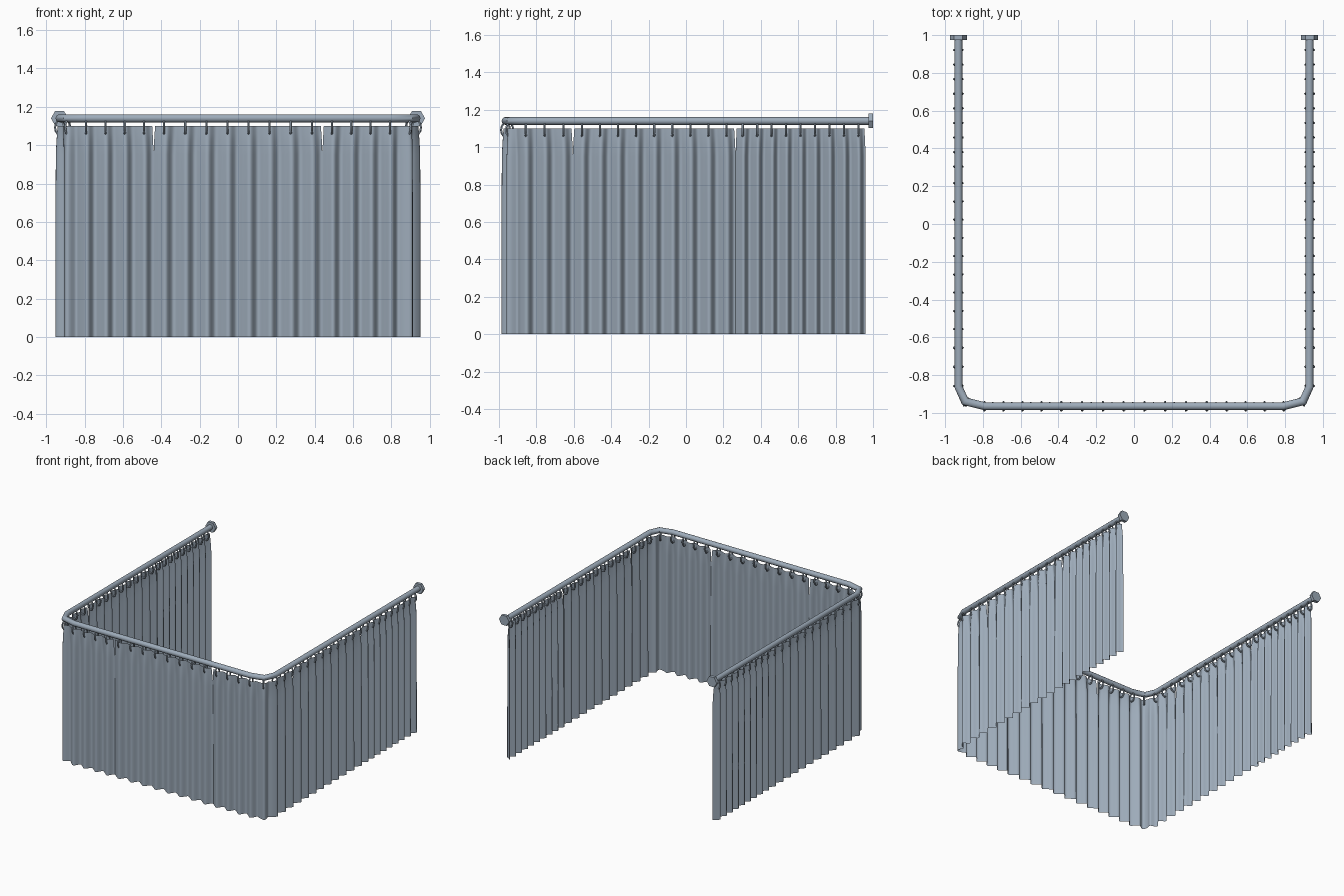
import bpy, math
from mathutils import Vector, Matrix

if "Cube" in bpy.data.objects:
    bpy.data.objects.remove(bpy.data.objects["Cube"])

mat = bpy.data.materials.new("blue grey")
mat.diffuse_color = (0.34, 0.41, 0.49, 1)
mat.use_nodes = True
mat.node_tree.nodes["Principled BSDF"].inputs["Base Color"].default_value = mat.diffuse_color

RX, RY, RZ = 0.93, -0.965, 1.14     # rail centre lines


def add(name, verts, faces, angle=40):
    me = bpy.data.meshes.new(name)
    me.from_pydata([tuple(v) for v in verts], [], faces)
    me.materials.append(mat)
    ob = bpy.data.objects.new(name, me)
    bpy.context.collection.objects.link(ob)
    bpy.ops.object.select_all(action='DESELECT')
    ob.select_set(True)
    bpy.context.view_layer.objects.active = ob
    bpy.ops.object.shade_smooth_by_angle(angle=math.radians(angle))
    return ob


def corner(n):
    # rounded corner from the front run to the side run
    a, b, c = Vector((0.79, RY)), Vector((RX, RY)), Vector((RX, -0.86))
    return [(1-t)**2*a + 2*t*(1-t)*b + t*t*c for t in [i/n for i in range(n+1)]]


half = [Vector((0, RY))] + corner(12) + [Vector((RX, 1))]
lens = [0]
for p, q in zip(half, half[1:]):
    lens.append(lens[-1] + (q-p).length)


def point(s):
    # position on the rail path at distance s from the front centre
    sg, s = (-1 if s < 0 else 1), abs(s)
    i = 0
    while i < len(half)-2 and s > lens[i+1]:
        i += 1
    p = half[i].lerp(half[i+1], (s-lens[i])/(lens[i+1]-lens[i]))
    return Vector((sg*p.x, p.y))


def frame(s):
    t = (point(s+0.015) - point(s-0.015)).normalized()
    return point(s), t, Vector((t.y, -t.x))     # last is the outward normal


# rail: tube along a U path
pts = corner(2) + [Vector((RX, 0.99))]
path = [Vector((-p.x, p.y)) for p in reversed(pts)] + pts
K, R = 12, 0.021
verts, faces = [], []
for i, p in enumerate(path):
    d1 = (path[i]-path[i-1]).normalized() if i else (path[1]-path[0]).normalized()
    d2 = (path[i+1]-p).normalized() if i < len(path)-1 else d1
    t = (d1+d2).normalized()
    n = Vector((t.y, -t.x)) / max(0.5, t.dot(d1))
    for k in range(K):
        a = 2*math.pi*k/K
        verts.append((p.x+n.x*R*math.cos(a), p.y+n.y*R*math.cos(a), RZ+R*math.sin(a)))
for i in range(len(path)-1):
    for k in range(K):
        k2 = (k+1) % K
        faces.append((i*K+k, i*K+k2, (i+1)*K+k2, (i+1)*K+k))
add("rail", verts, faces)

# hexagonal wall flanges
for name, x in (("left_flange", -RX), ("right_flange", RX)):
    v = [(x+0.045*math.cos(k*math.pi/3), y, RZ+0.045*math.sin(k*math.pi/3))
         for y in (0.975, 1.0) for k in range(6)]
    f = [tuple(range(6)), tuple(range(11, 5, -1))]
    f += [(k, k+6, (k+1) % 6+6, (k+1) % 6) for k in range(6)]
    add(name, v, f, 20)


def ring(name, s):
    # oval hanging ring
    p, t, n = frame(s)
    M, m, v, f = 12, 5, [], []
    for i in range(M):
        a = 2*math.pi*i/M
        for j in range(m):
            b = 2*math.pi*j/m
            r = 0.006*math.cos(b)
            q = p + n*(0.023+r)*math.cos(a) + t*0.006*math.sin(b)
            v.append((q.x, q.y, 1.092+(0.036+r)*math.sin(a)))
            i2, j2 = (i+1) % M, (j+1) % m
            f.append((i*m+j, i2*m+j, i2*m+j2, i*m+j2))
    add(name, v, f, 60)


def curtain(name, s0, s1, folds):
    # pleated sheet, tighter and slightly gathered near the top
    rows = ((0, 1, 1), (0.35, .98, 1), (0.7, .96, 1), (0.95, .9, 1),
            (1.02, .75, .994), (1.06, .6, .988), (1.10, .5, .982))
    cols = folds*12
    v, f = [], []
    for z, amp, squeeze in rows:
        for c in range(cols+1):
            u = c/cols
            s = (s0+s1)/2 + (u-0.5)*(s1-s0)*squeeze
            p, t, n = frame(s)
            w = math.cos(2*math.pi*(u*folds-0.5))
            w += 0.2*math.sin(4*math.pi*u*folds)
            q = p + n*0.021*amp*w
            v.append((q.x, q.y, z))
    for r in range(len(rows)-1):
        for c in range(cols):
            a = r*(cols+1)+c
            f.append((a, a+1, a+cols+2, a+cols+1))
    add(name, v, f, 60)
    for i in range(folds):
        ring(name+"_ring", s0+(i+0.5)/folds*(s1-s0))


def side(y):
    return lens[-1] - (1-y)     # path distance of a side-run y


# curtain panels
curtain("front_curtain", -0.44, 0.44, 8)
for nm, sg in (("right", 1), ("left", -1)):
    for part, a, b, n in (("corner", 0.44, side(-0.605), 8),
                          ("middle", side(-0.605), side(0.265), 9),
                          ("back", side(0.265), side(0.96), 9)):
        curtain(f"{nm}_{part}_curtain", min(sg*a, sg*b), max(sg*a, sg*b), n)
